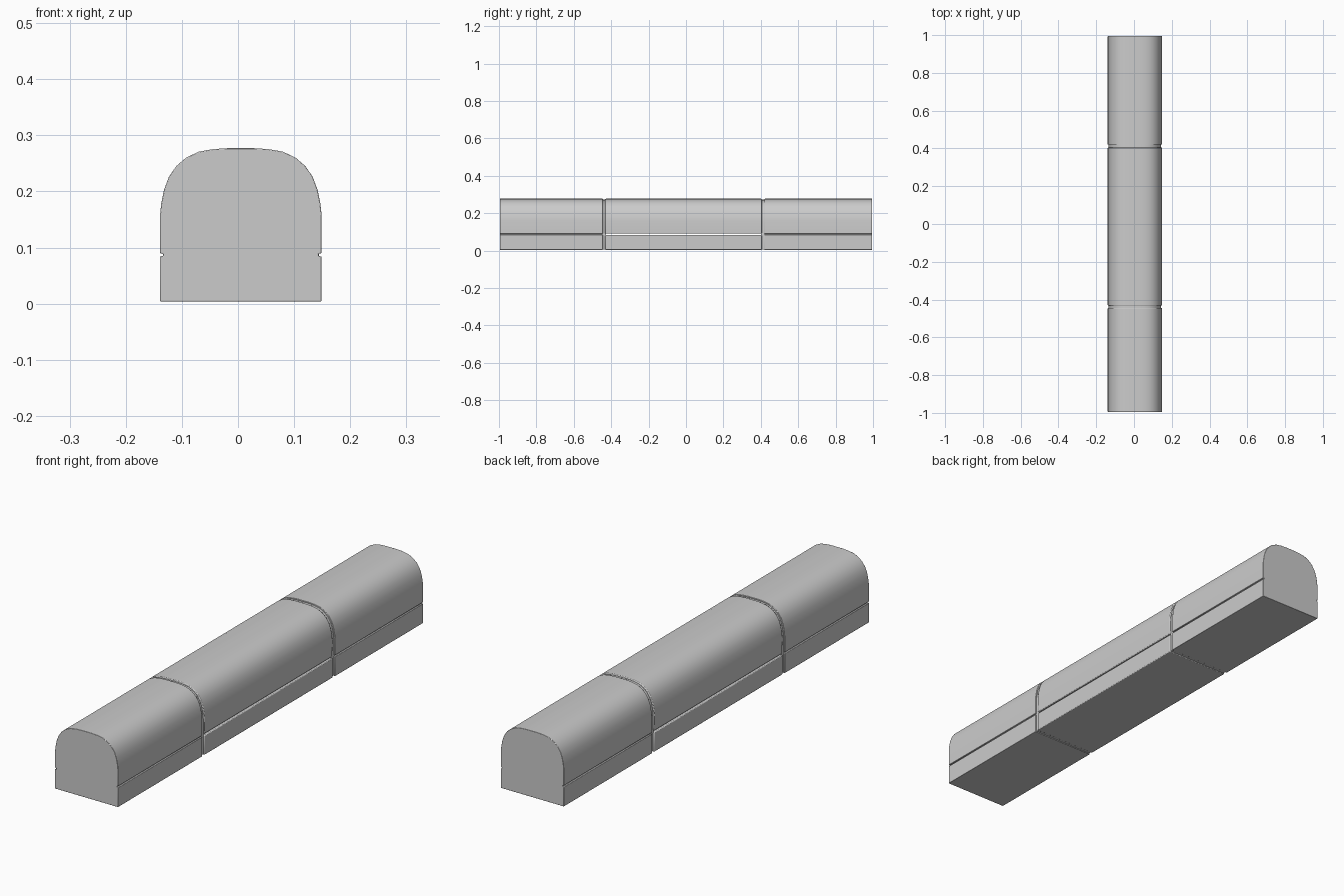
import bpy, bmesh, math

if "Cube" in bpy.data.objects:
    bpy.data.objects.remove(bpy.data.objects["Cube"])

CX = 0.005      # slight sideways offset of the body
HALF = 0.144    # half width
BOTTOM, SEAM_LOW, SEAM_HIGH = 0.004, 0.084, 0.090

# right half of the domed outline, from shoulder to crown
DOME = [(1.0, 0.158), (0.985, 0.178), (0.95, 0.203), (0.89, 0.226), (0.80, 0.245),
        (0.68, 0.260), (0.52, 0.271), (0.34, 0.2755), (0.17, 0.277)]


def mirrored(half):
    """Close a right-hand outline (bottom to top) with its mirror image."""
    return half + [(-x, z) for x, z in reversed(half)]


def extrude(name, half, y0, y1, inset=0.0, bevel=0.003):
    """Extrude a mirrored outline along y into a closed solid."""
    bm = bmesh.new()
    w = HALF - inset
    face = bm.faces.new([bm.verts.new((CX + x * w, y0, z)) for x, z in mirrored(half)])
    ext = bmesh.ops.extrude_face_region(bm, geom=[face])
    verts = [v for v in ext["geom"] if isinstance(v, bmesh.types.BMVert)]
    bmesh.ops.translate(bm, verts=verts, vec=(0, y1 - y0, 0))
    bmesh.ops.recalc_face_normals(bm, faces=bm.faces)
    me = bpy.data.meshes.new(name)
    bm.to_mesh(me)
    bm.free()
    ob = bpy.data.objects.new(name, me)
    bpy.context.collection.objects.link(ob)
    if bevel:
        mod = ob.modifiers.new("soft_edges", "BEVEL")
        mod.width, mod.segments = bevel, 2
        mod.limit_method, mod.angle_limit = "ANGLE", math.radians(50)
    bpy.ops.object.select_all(action="DESELECT")
    ob.select_set(True)
    bpy.context.view_layer.objects.active = ob
    bpy.ops.object.shade_smooth_by_angle(angle=math.radians(35))
    return ob


base = [(1.0, BOTTOM), (1.0, SEAM_LOW)]
lid = [(0.99, SEAM_HIGH)] + DOME
# end sections: one piece with a shallow groove along the seam
end = base + [(0.96, SEAM_LOW + 0.001), (0.96, SEAM_HIGH - 0.001), (1.0, SEAM_HIGH)] + DOME
core = [(1.0, BOTTOM + 0.003)] + [(x, z - 0.005) for x, z in DOME]

extrude("front_section", end, -0.995, -0.445, bevel=0.0015)
extrude("back_section", end, 0.42, 0.995, bevel=0.0015)

# middle section: separate lid and base with an open seam
extrude("middle_lid", lid, -0.432, 0.405)
extrude("middle_base", base, -0.432, 0.405)

# recessed collars filling the joints
extrude("front_collar", core, -0.448, -0.428, inset=0.005, bevel=0)
extrude("back_collar", core, 0.402, 0.423, inset=0.005, bevel=0)
